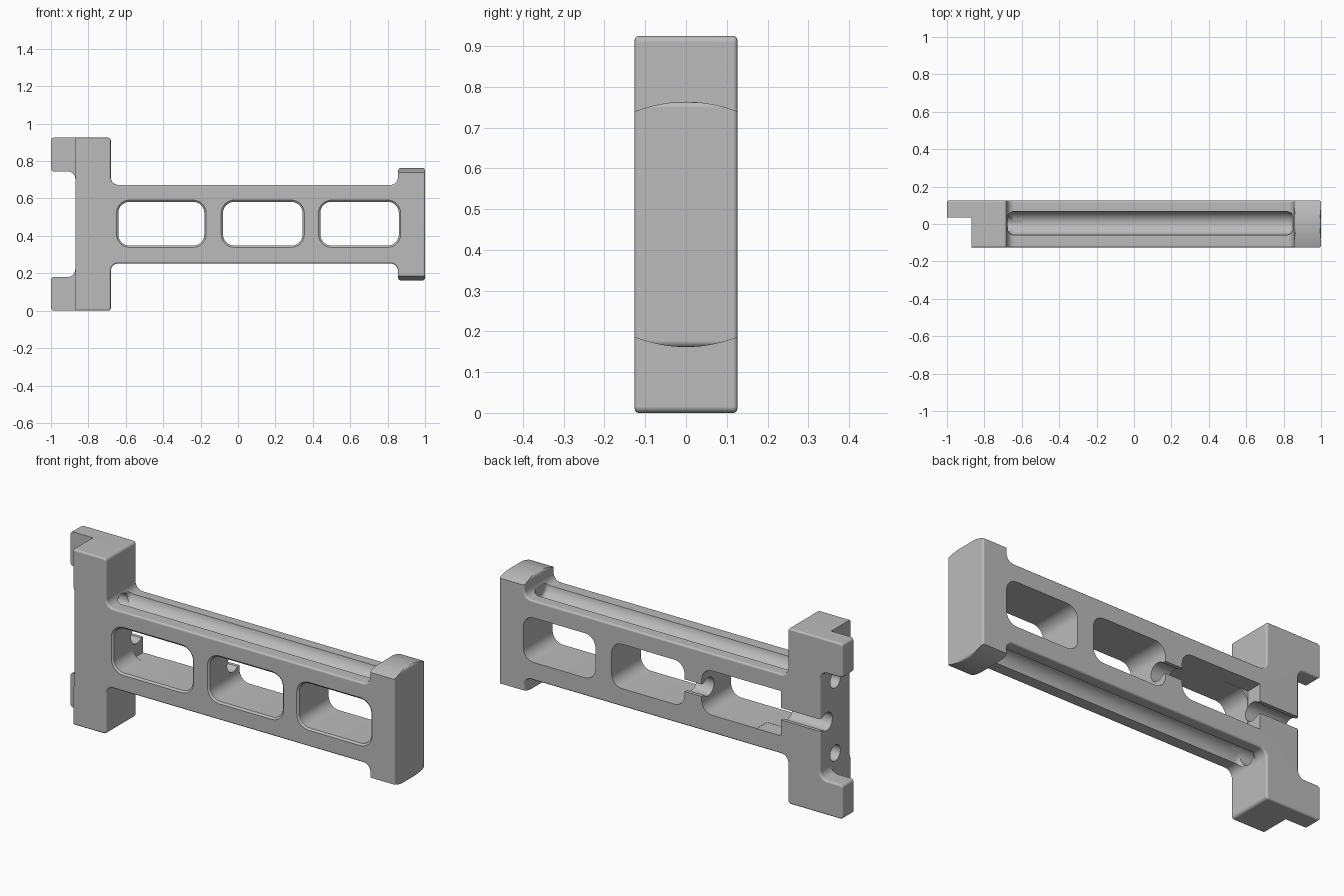
import bpy, bmesh, math
from mathutils import Vector

if "Cube" in bpy.data.objects:
    bpy.data.objects.remove(bpy.data.objects["Cube"], do_unlink=True)

MID = 0.4625      # height of the symmetry plane
HALF = 0.126      # half thickness

metal = bpy.data.materials.new("light grey metal")
metal.use_nodes = True
grey = (0.5, 0.5, 0.5, 1)
metal.diffuse_color = grey
metal.node_tree.nodes["Principled BSDF"].inputs["Base Color"].default_value = grey


def fillet(corners, steps=8):
    """Round each (u, v, radius) corner of a right-angled outline."""
    out = []
    for i, (u, v, r) in enumerate(corners):
        p = Vector((u, v))
        if r == 0:
            out.append(p)
            continue
        a = (Vector(corners[i - 1][:2]) - p).normalized() * r
        b = (Vector(corners[(i + 1) % len(corners)][:2]) - p).normalized() * r
        for k in range(steps + 1):
            t = k / steps * math.pi / 2
            out.append(p + a * (1 - math.sin(t)) + b * (1 - math.cos(t)))
    return out


def rect(u0, u1, v0, v1, r=0):
    return fillet([(u0, v0, r), (u1, v0, r), (u1, v1, r), (u0, v1, r)])


def circle(u, v, r, n=40):
    return [Vector((u + r * math.cos(2 * math.pi * k / n),
                    v + r * math.sin(2 * math.pi * k / n))) for k in range(n)]


def loft(name, rings, axis):
    """Solid through (position, outline) rings along the x or y axis."""
    bm = bmesh.new()
    loops = []
    for d, ring in rings:
        loops.append([bm.verts.new((d, u, v) if axis == "x" else (u, d, v))
                      for u, v in ring])
    for a, b in zip(loops, loops[1:]):
        for i in range(len(a)):
            bm.faces.new((a[i - 1], a[i], b[i], b[i - 1]))
    bm.faces.new(loops[0])
    bm.faces.new(loops[-1])
    bmesh.ops.recalc_face_normals(bm, faces=bm.faces)
    mesh = bpy.data.meshes.new(name)
    bm.to_mesh(mesh)
    bm.free()
    obj = bpy.data.objects.new(name, mesh)
    bpy.context.collection.objects.link(obj)
    return obj


def prism(name, ring, start, end, axis):
    return loft(name, [(start, ring), (end, ring)], axis)


def apply(obj, mod):
    bpy.context.view_layer.objects.active = obj
    bpy.ops.object.modifier_apply(modifier=mod.name)


def cut(obj, cutter):
    mod = obj.modifiers.new("cut", "BOOLEAN")
    mod.operation = "DIFFERENCE"
    mod.solver = "EXACT"
    mod.object = cutter
    apply(obj, mod)
    bpy.data.objects.remove(cutter, do_unlink=True)


# Body: end plate with ears, beam and head in one filleted outline
upper = [(-0.87, 0.282, 0.04), (-1, 0.282, 0.016), (-1, MID, 0.016),
         (-0.68, MID, 0.016), (-0.68, 0.21, 0.04), (0.855, 0.21, 0.04),
         (0.855, 0.302, 0.02), (1, 0.302, 0.016)]
outline = [(x, MID + h, r) for x, h, r in upper]
outline += [(x, MID - h, r) for x, h, r in reversed(upper)]
body = prism("bracket_body", fillet(outline), -HALF, HALF, "y")
bevel = body.modifiers.new("bevel", "BEVEL")
bevel.width = 0.01
bevel.segments = 3
bevel.limit_method = "ANGLE"
bevel.angle_limit = math.radians(50)
apply(body, bevel)

# Ears are thin: only their back part remains
cut(body, prism("ear_step", rect(-1.2, -0.87, -0.1, 1.1), -0.3, 0.034, "y"))

# Windows with a small chamfer on the front rim
for x0, x1 in ((-0.64, -0.18), (-0.08, 0.345), (0.44, 0.86)):
    z0, z1 = 0.348, 0.582
    ring = rect(x0, x1, z0, z1, 0.06)
    g = 0.012
    wide = rect(x0 - g, x1 + g, z0 - g, z1 + g, 0.06 + g)
    cut(body, loft("window", [(-HALF - 0.002, wide), (-HALF + 0.008, ring),
                              (0.3, ring)], "y"))
# Squared pocket at the back of the first window
cut(body, prism("pocket", rect(-0.641, -0.5, 0.347, 0.583), 0.04, 0.3, "y"))

# Keyhole channel along the back
cut(body, prism("channel_bore", circle(0.072, MID, 0.048), -1.2, -0.03, "x"))
cut(body, prism("channel_slot", rect(0.07, 0.3, MID - 0.032, MID + 0.032),
                -1.2, -0.03, "x"))

# Top and bottom: rod holes, grooves and the crowned head
for s in (1, -1):
    cut(body, prism("rod_hole", circle(0, MID + s * 0.192, 0.042), -1.2, -0.6, "x"))
    z = MID + s * 0.217
    cut(body, loft("groove", [(x, circle(0.004, z, r)) for x, r in
                              ((-0.675, 0.04), (-0.665, 0.055), (-0.645, 0.064),
                               (0.82, 0.064), (0.84, 0.055), (0.85, 0.04))], "x"))
    crown = []
    for k in range(25):
        y = -0.15 + 0.3 * k / 24
        crown.append(Vector((y, MID + s * (0.301 - 1.5 * y * y))))
    crown += [Vector((0.15, MID + s * 0.4)), Vector((-0.15, MID + s * 0.4))]
    cut(body, prism("head_crown", crown, 0.8, 1.2, "x"))

body.data.materials.clear()
body.data.materials.append(metal)
for face in body.data.polygons:
    face.material_index = 0
bpy.ops.object.select_all(action="DESELECT")
body.select_set(True)
bpy.context.view_layer.objects.active = body
bpy.ops.object.shade_smooth_by_angle(angle=math.radians(35))
weighted = body.modifiers.new("weighted_normals", "WEIGHTED_NORMAL")
weighted.keep_sharp = True
